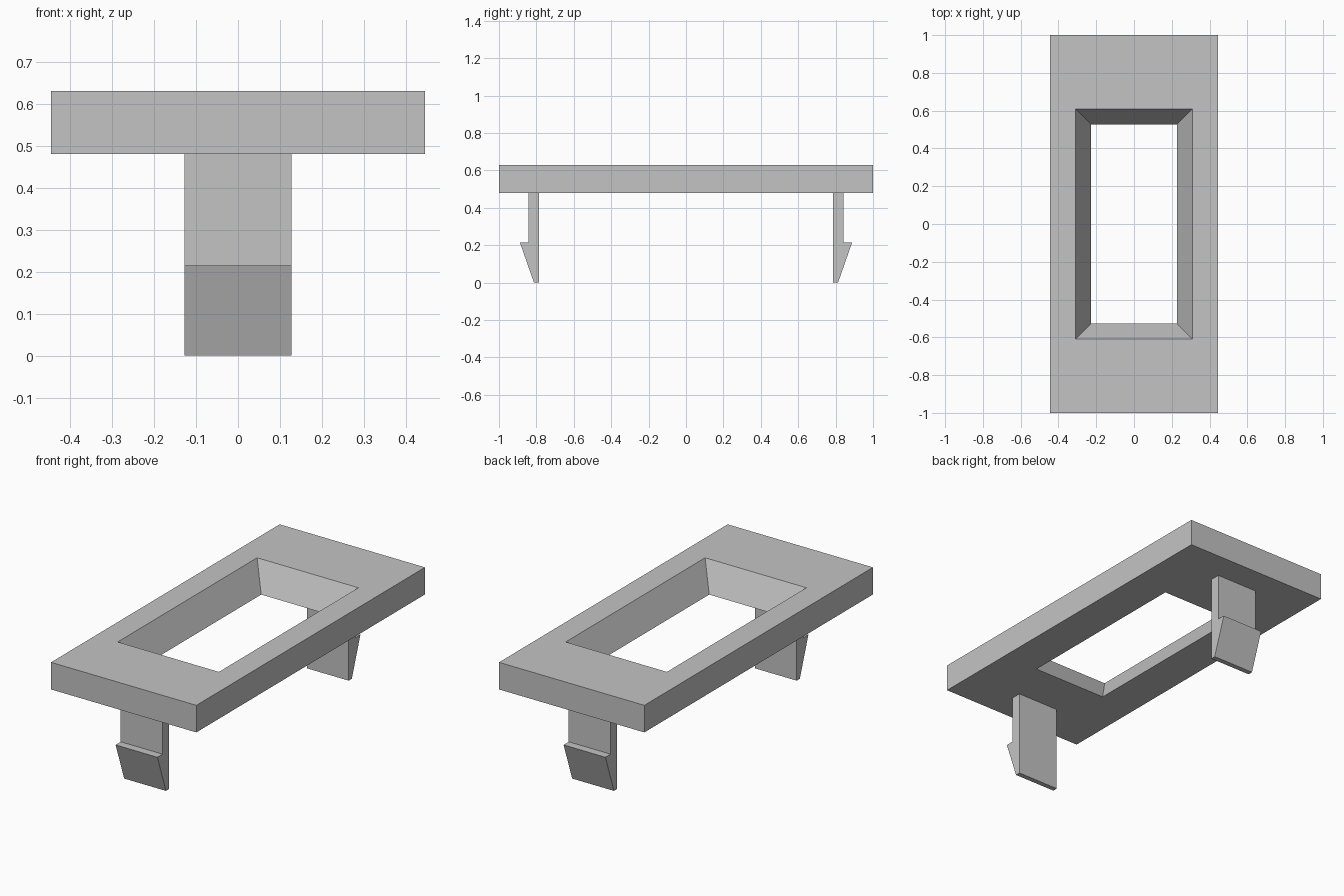
import bpy
import bmesh

old = bpy.data.objects.get("Cube")
if old:
    bpy.data.objects.remove(old, do_unlink=True)

# Single plain grey plastic
grey = bpy.data.materials.new("light_grey")
grey.use_nodes = True
colour = (0.55, 0.55, 0.55, 1)
grey.diffuse_color = colour
grey.node_tree.nodes["Principled BSDF"].inputs["Base Color"].default_value = colour

BOTTOM, TOP = 0.48, 0.63


def finish(name, bm):
    bmesh.ops.recalc_face_normals(bm, faces=bm.faces)
    mesh = bpy.data.meshes.new(name)
    bm.to_mesh(mesh)
    bm.free()
    mesh.materials.append(grey)
    obj = bpy.data.objects.new(name, mesh)
    bpy.context.collection.objects.link(obj)


def ring(bm, x, y, z):
    return [bm.verts.new((sx * x, sy * y, z))
            for sx, sy in ((-1, -1), (1, -1), (1, 1), (-1, 1))]


# Frame plate: four rectangular rings joined in a loop, with a tapered opening
bm = bmesh.new()
rings = [ring(bm, 0.445, 1.0, BOTTOM), ring(bm, 0.445, 1.0, TOP),
         ring(bm, 0.31, 0.61, TOP), ring(bm, 0.227, 0.527, BOTTOM)]
for i, a in enumerate(rings):
    b = rings[(i + 1) % len(rings)]
    for j in range(4):
        k = (j + 1) % 4
        bm.faces.new((a[j], a[k], b[k], b[j]))
finish("frame_plate", bm)

# Snap clips: barbed side profile extruded across the width
PROFILE = [(0.785, BOTTOM), (0.785, 0), (0.813, 0),
           (0.888, 0.215), (0.843, 0.215), (0.843, BOTTOM)]
WIDTH = 0.256
for name, side in (("front_clip", -1), ("back_clip", 1)):
    bm = bmesh.new()
    face = bm.faces.new([bm.verts.new((-WIDTH / 2, side * y, z)) for y, z in PROFILE])
    out = bmesh.ops.extrude_face_region(bm, geom=[face])
    moved = [v for v in out["geom"] if isinstance(v, bmesh.types.BMVert)]
    bmesh.ops.translate(bm, verts=moved, vec=(WIDTH, 0, 0))
    finish(name, bm)
